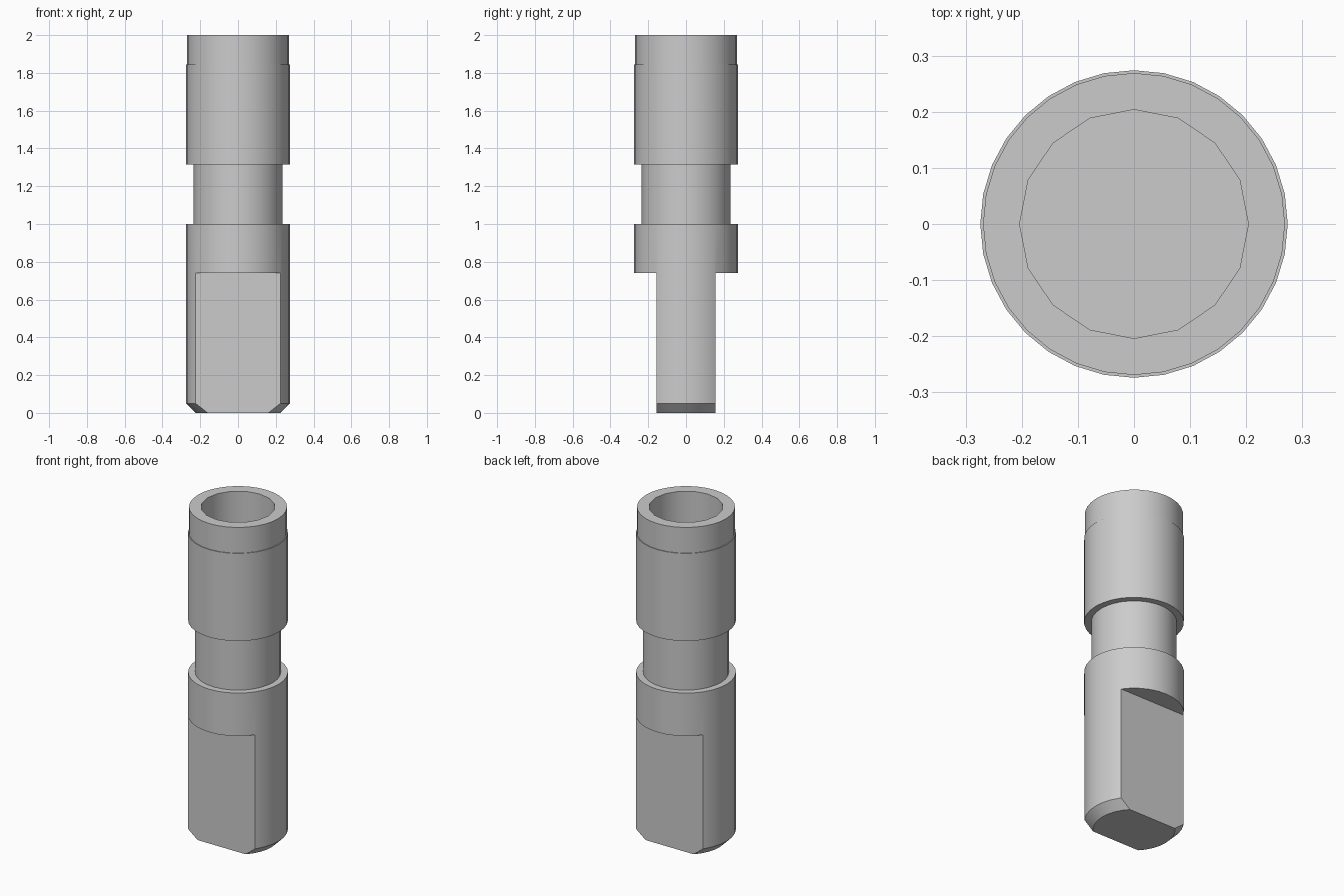
import bpy
import bmesh
import math

cube = bpy.data.objects.get("Cube")
if cube:
    bpy.data.objects.remove(cube, do_unlink=True)

RADIUS = 0.274      # main body
FLAT_Y = 0.157      # half thickness between the two flats
FLAT_TOP = 0.74
BORE_FLOOR = 1.2

# Single material
steel = bpy.data.materials.new("plain_grey")
steel.use_nodes = True
grey = (0.6, 0.6, 0.6, 1)
steel.diffuse_color = grey
steel.node_tree.nodes["Principled BSDF"].inputs["Base Color"].default_value = grey


def lathe(name, profile, sides):
    """Closed solid turned around z from (radius, height) points, bottom to top."""
    bm = bmesh.new()
    angles = [2 * math.pi * i / sides for i in range(sides)]
    rings = [[bm.verts.new((r * math.cos(a), r * math.sin(a), z)) for a in angles]
             for r, z in profile]
    for low, high in zip(rings, rings[1:]):
        for i in range(sides):
            j = (i + 1) % sides
            bm.faces.new((low[i], low[j], high[j], high[i]))
    bm.faces.new(rings[0][::-1])
    bm.faces.new(rings[-1])
    mesh = bpy.data.meshes.new(name)
    bm.to_mesh(mesh)
    bm.free()
    obj = bpy.data.objects.new(name, mesh)
    bpy.context.collection.objects.link(obj)
    mesh.materials.append(steel)
    return obj


def cut(target, cutter):
    """Subtract the cutter, apply and discard it."""
    cutter.hide_render = True
    bpy.ops.object.select_all(action="DESELECT")
    bpy.context.view_layer.objects.active = target
    target.select_set(True)
    mod = target.modifiers.new("cut", "BOOLEAN")
    mod.operation = "DIFFERENCE"
    mod.solver = "EXACT"
    mod.object = cutter
    bpy.ops.object.modifier_apply(modifier=mod.name)
    bpy.data.objects.remove(cutter, do_unlink=True)


# Turned pin: chamfered foot, shank, grooved neck, collar, slimmer rim
pin = lathe("turned_pin", [
    (0.225, 0), (RADIUS, 0.05), (RADIUS, 1.0),
    (0.235, 1.0), (0.235, 1.315),
    (RADIUS, 1.315), (RADIUS, 1.845),
    (0.269, 1.845), (0.269, 2.0)], 32)

# Blind bore in the top
cut(pin, lathe("bore_cutter", [(0.204, BORE_FLOOR), (0.204, 2.2)], 16))

# Flats milled on the front and back of the shank
for side in (-1, 1):
    bpy.ops.mesh.primitive_cube_add(size=1, location=(0, side * (FLAT_Y + 0.25), FLAT_TOP - 0.5))
    block = bpy.context.object
    block.name = "flat_cutter"
    block.scale = (1, 0.5, 1)
    block.data.materials.append(steel)
    cut(pin, block)

bpy.ops.object.select_all(action="DESELECT")
pin.select_set(True)
bpy.context.view_layer.objects.active = pin
bpy.ops.object.shade_smooth_by_angle(angle=math.radians(30))
